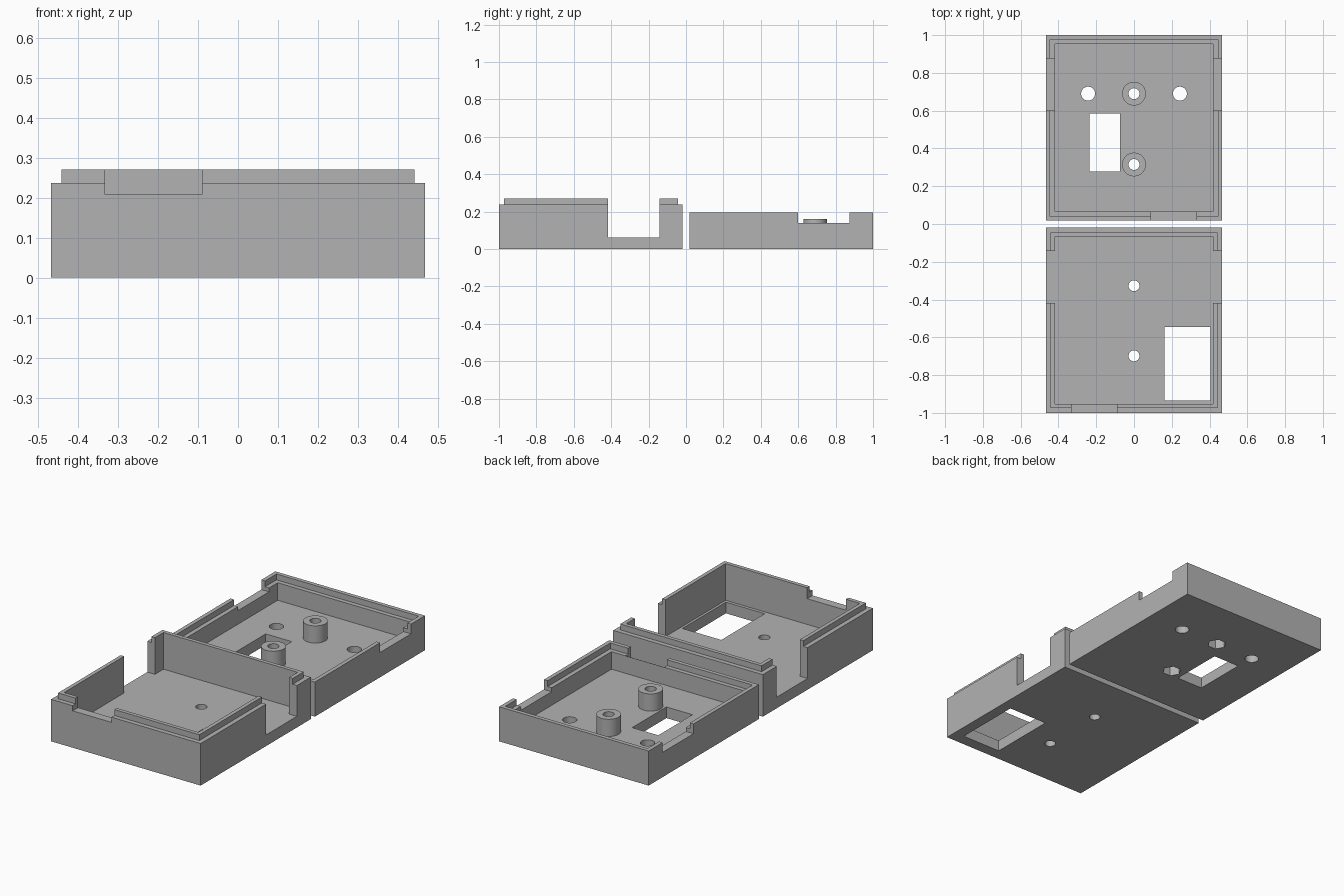
import bpy
import math

cube = bpy.data.objects.get("Cube")
if cube:
    bpy.data.objects.remove(cube, do_unlink=True)

grey = bpy.data.materials.new("grey plastic")
grey.use_nodes = True
grey.diffuse_color = (0.45, 0.45, 0.45, 1)
grey.node_tree.nodes["Principled BSDF"].inputs["Base Color"].default_value = (0.45, 0.45, 0.45, 1)

HALF = 0.467     # half width of both shells
GAP = 0.018      # half the gap between them
WALL = 0.048
FLOOR = 0.063
OVER = 0.05      # how far cutters pass through a surface


def box(name, x0, x1, y0, y1, z0, z1):
    bpy.ops.mesh.primitive_cube_add(size=1, location=((x0 + x1) / 2, (y0 + y1) / 2, (z0 + z1) / 2))
    ob = bpy.context.object
    ob.name = name
    ob.scale = (x1 - x0, y1 - y0, z1 - z0)
    bpy.ops.object.transform_apply(location=True, rotation=False, scale=True)
    ob.data.materials.append(grey)
    return ob


def cylinder(name, x, y, r, z0, z1, sides=40):
    bpy.ops.mesh.primitive_cylinder_add(vertices=sides, radius=r, depth=z1 - z0,
                                        location=(x, y, (z0 + z1) / 2),
                                        rotation=(0, 0, math.pi / sides))
    ob = bpy.context.object
    ob.name = name
    bpy.ops.object.transform_apply(location=True, rotation=True, scale=True)
    ob.data.materials.append(grey)
    return ob


def combine(body, tool, operation="DIFFERENCE"):
    mod = body.modifiers.new("combine", "BOOLEAN")
    mod.operation = operation
    mod.solver = "EXACT"
    mod.object = tool
    bpy.context.view_layer.objects.active = body
    bpy.ops.object.modifier_apply(modifier=mod.name)
    bpy.data.objects.remove(tool, do_unlink=True)


def inset_box(name, y0, y1, inset, z0, z1):
    return box(name, -HALF + inset, HALF - inset, y0 + inset, y1 - inset, z0, z1)


def cut_box(body, x0, x1, y0, y1, z0, z1):
    combine(body, box("cutter", x0, x1, y0, y1, z0, z1))


def cut_round(body, x, y, r, z0, z1, sides=40):
    combine(body, cylinder("cutter", x, y, r, z0, z1, sides))


def finish(body):
    bpy.ops.object.select_all(action="DESELECT")
    body.select_set(True)
    bpy.context.view_layer.objects.active = body
    bpy.ops.object.shade_smooth_by_angle(angle=math.radians(30))


# Deep shell with a raised lip
deep = inset_box("deep_shell", -1, -GAP, 0, 0, 0.237)
combine(deep, inset_box("lip", -1, -GAP, 0.026, 0.1, 0.27), "UNION")
combine(deep, inset_box("cavity", -1, -GAP, WALL, FLOOR, 0.4))
# side openings level with the floor, and the cable notch
cut_box(deep, -HALF - OVER, HALF + OVER, -0.417, -0.142, FLOOR, 0.4)
cut_box(deep, -0.332, -0.09, -1 - OVER, -1 + WALL, 0.208, 0.4)
# window and screw holes
cut_box(deep, 0.162, 0.405, -0.934, -0.546, -OVER, 0.2)
for y in (-0.327, -0.698):
    cut_round(deep, 0, y, 0.029, -OVER, 0.2)
finish(deep)

# Shallow shell with a stepped rim
shallow = inset_box("shallow_shell", GAP, 1, 0, 0, 0.195)
combine(shallow, inset_box("cavity", GAP, 1, WALL, FLOOR, 0.4))
combine(shallow, inset_box("rim_step", GAP, 1, 0.023, 0.162, 0.4))
# side openings and cable notch
cut_box(shallow, -HALF - OVER, HALF + OVER, 0.6, 0.875, 0.14, 0.4)
cut_box(shallow, 0.09, 0.332, GAP - OVER, GAP + WALL, 0.135, 0.4)
# window and round holes
cut_box(shallow, -0.236, -0.073, 0.279, 0.584, -OVER, 0.2)
for x in (-0.243, 0.243):
    cut_round(shallow, x, 0.69, 0.037, -OVER, 0.2)
# screw posts, with hexagonal nut pockets underneath
for y in (0.315, 0.69):
    combine(shallow, cylinder("post", 0, y, 0.063, 0.03, 0.16), "UNION")
    cut_round(shallow, 0, y, 0.029, -OVER, 0.3)
    cut_round(shallow, 0, y, 0.05, -OVER, 0.06, 6)
finish(shallow)
